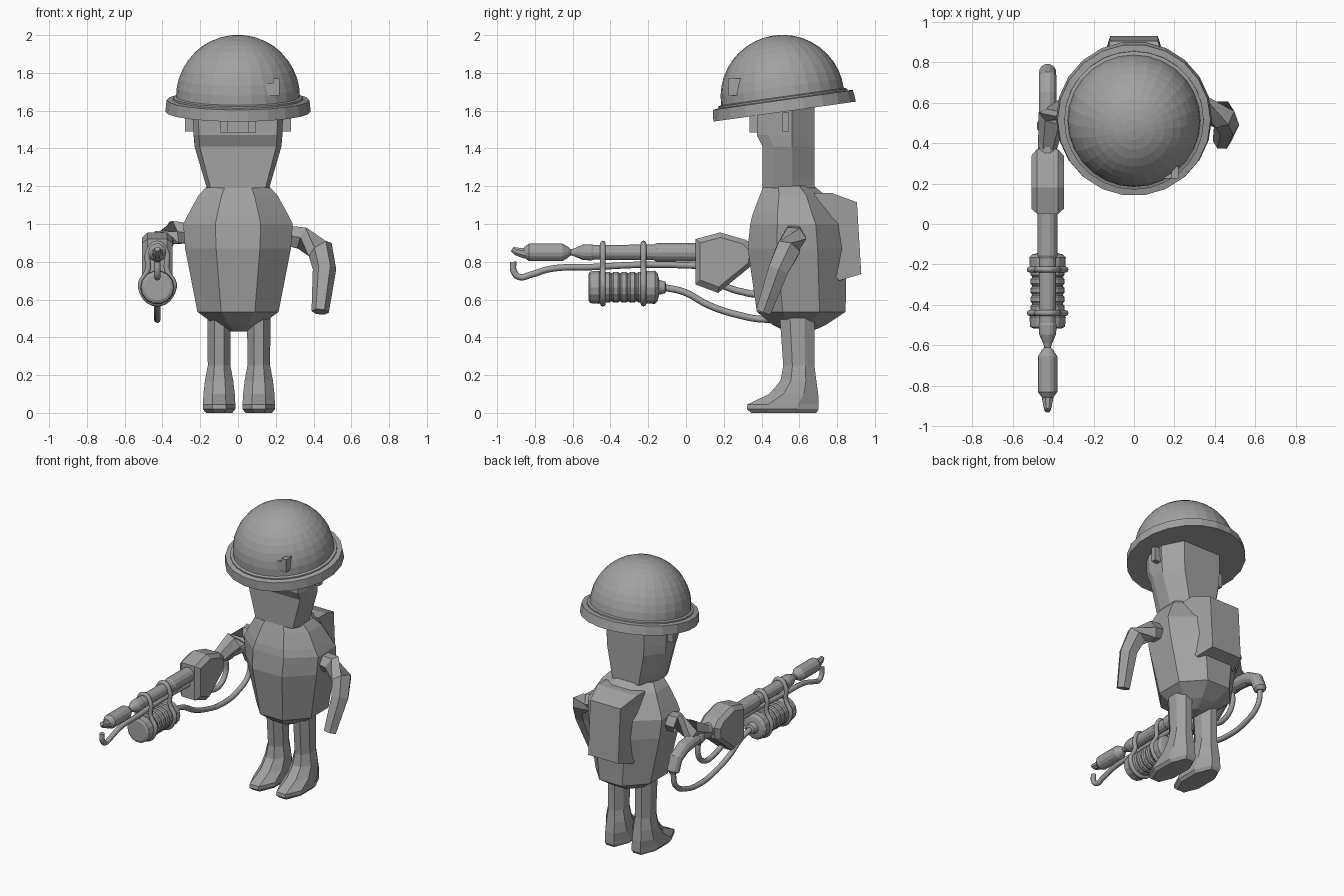
import bpy, bmesh, math
from mathutils import Vector, Matrix

if "Cube" in bpy.data.objects:
    bpy.data.objects.remove(bpy.data.objects["Cube"])

GUN_X = -0.427
grey = bpy.data.materials.new("plain grey")
grey.diffuse_color = (0.36, 0.36, 0.36, 1)
grey.use_nodes = True
grey.node_tree.nodes["Principled BSDF"].inputs["Base Color"].default_value = grey.diffuse_color


def finish(name, bm, smooth=False):
    bmesh.ops.recalc_face_normals(bm, faces=bm.faces[:])
    me = bpy.data.meshes.new(name)
    bm.to_mesh(me)
    bm.free()
    ob = bpy.data.objects.new(name, me)
    bpy.context.collection.objects.link(ob)
    me.materials.append(grey)
    for p in me.polygons:
        p.use_smooth = smooth
    return ob


def loft(name, rings, smooth=False):
    """Skin closed rings of equal length and cap both ends."""
    bm = bmesh.new()
    vs = [[bm.verts.new(p) for p in r] for r in rings]
    n = len(rings[0])
    for a, b in zip(vs, vs[1:]):
        for i in range(n):
            j = (i + 1) % n
            bm.faces.new((a[i], a[j], b[j], b[i]))
    bm.faces.new(vs[0])
    bm.faces.new(vs[-1])
    return finish(name, bm, smooth)


def octagon(z, x, half, y0, y1):
    """Eight-sided ring with flat faces on the axes."""
    cy, ry, k = (y0 + y1) / 2, (y1 - y0) / 2, math.cos(math.pi / 8)
    return [(x + half / k * math.cos(math.radians(22.5 + 45 * i)),
             cy + ry / k * math.sin(math.radians(22.5 + 45 * i)), z) for i in range(8)]


def tube(name, pts, radii, sides=6, smooth=False):
    """Sweep a round section along a path."""
    pts = [Vector(p) for p in pts]
    if not isinstance(radii, (list, tuple)):
        radii = [radii] * len(pts)
    rings = []
    for i, p in enumerate(pts):
        d = (pts[min(i + 1, len(pts) - 1)] - pts[max(i - 1, 0)]).normalized()
        ref = Vector((1, 0, 0)) if abs(d.x) < 0.9 else Vector((0, 1, 0))
        u = d.cross(ref).normalized()
        v = d.cross(u)
        rings.append([p + radii[i] * (u * math.cos(a) + v * math.sin(a))
                      for a in (2 * math.pi * (k + 0.5) / sides for k in range(sides))])
    return loft(name, rings, smooth)


def curve_tube(name, pts, radius, cyclic=False):
    """Smooth round hose through the points."""
    cu = bpy.data.curves.new(name, 'CURVE')
    cu.dimensions = '3D'
    cu.bevel_depth, cu.bevel_resolution, cu.resolution_u = radius, 2, 6
    cu.use_fill_caps = True
    sp = cu.splines.new('BEZIER')
    sp.bezier_points.add(len(pts) - 1)
    for b, p in zip(sp.bezier_points, pts):
        b.co = p
        b.handle_left_type = b.handle_right_type = 'AUTO'
    sp.use_cyclic_u = cyclic
    ob = bpy.data.objects.new(name, cu)
    bpy.context.collection.objects.link(ob)
    cu.materials.append(grey)
    return ob


def lathe_y(name, profile, z, sides=14):
    """Turned part lying along y; profile holds (y, radius)."""
    return loft(name, [[(GUN_X + r * math.cos(a), y, z + r * math.sin(a))
                        for a in (2 * math.pi * i / sides for i in range(sides))]
                       for y, r in profile])


def box(name, lo, hi):
    bm = bmesh.new()
    bmesh.ops.create_cube(bm, size=1)
    lo, hi = Vector(lo), Vector(hi)
    for v in bm.verts:
        v.co = (lo + hi) / 2 + Vector(a * b for a, b in zip(v.co, hi - lo))
    return finish(name, bm)


# Body
loft("body", [octagon(z, 0, h, a, b) for z, h, a, b in [
    (.43, .05, .53, .66), (.465, .12, .46, .74), (.535, .215, .375, .845),
    (.87, .28, .327, .85), (1.0, .29, .34, .83), (1.05, .265, .352, .80),
    (1.15, .21, .39, .74), (1.20, .165, .41, .68)]])

# Head with slightly overhanging brow
loft("head", [[(.88 * w, f, z), (w, f + .06, z), (w, .56, z), (.62 * w, .68, z),
               (-.62 * w, .68, z), (-w, .56, z), (-w, f + .06, z), (-.88 * w, f, z)]
              for z, w, f in [(1.19, .165, .405), (1.24, .18, .405), (1.41, .23, .405),
                              (1.47, .235, .375), (1.62, .24, .375)]])
box("goggle_bridge", (-.06, .35, 1.485), (.06, .40, 1.57))
for s in (-1, 1):
    x0, x1 = sorted((s * .055, s * .095))
    box("goggle_eye", (x0, .337, 1.485), (x1, .40, 1.57))
    x0, x1 = sorted((s * .22, s * .28))
    box("ear", (x0, .51, 1.49), (x1, .545, 1.59))

# Helmet, tipped forward
tip = Matrix.Translation((0, .522, 1.595)) @ Matrix.Rotation(math.radians(8), 4, 'X')


def helmet_part(name, profile, sides):
    return loft(name, [[tip @ Vector((r * math.cos(a), r * math.sin(a), z))
                        for a in (2 * math.pi * i / sides for i in range(sides))]
                       for r, z in profile])


helmet_part("helmet_brim", [(.33, .002), (.385, 0), (.378, .062), (.345, .066)], 22)
helmet_part("helmet_dome", [(.345, .03), (.345, .075), (.328, .08)] +
            [(.328 * math.cos(t), .08 + .327 * math.sin(t))
             for t in (math.radians(90 * i / 10) for i in range(1, 10))] + [(.004, .407)], 28)
box("helmet_badge_low", (.145, .225, 1.68), (.22, .29, 1.745))
box("helmet_badge_high", (.185, .225, 1.68), (.22, .29, 1.77))

# Backpack: side profile lofted across its width, narrower at the back
pack = [(.68, 1.165), (.77, 1.165), (.905, 1.115), (.928, .735), (.81, .70), (.775, .74), (.70, .80)]
loft("backpack", [[(s * (.155 if y < .85 else .118), y, z) for y, z in pack] for s in (-1, 1)])

# Legs with boots
for x in (-.10, .11):
    loft("leg", [octagon(z, x, h, a, b) for z, h, a, b in [
        (.0, .07, .345, .69), (.02, .086, .322, .702), (.045, .086, .325, .702),
        (.10, .083, .44, .70), (.17, .075, .50, .69), (.25, .06, .515, .68),
        (.53, .062, .495, .68)]])

# Arms
tube("free_arm", [(.25, .57, .94), (.34, .57, .925), (.435, .54, .865), (.458, .49, .76),
                  (.435, .41, .535)], [.06, .068, .072, .062, .046])
tube("gun_arm", [(-.24, .58, .95), (-.34, .585, .955), (-.405, .53, .905), (-.43, .36, .83)],
     [.06, .07, .07, .045])

# Weapon housing with bevelled flanks
side = [(.05, .92), (.18, .955), (.32, .915), (.37, .87), (.36, .79), (.17, .635), (.05, .68)]


def flank(x, k):
    return [(GUN_X + x, .19 + (y - .19) * k, .81 + (z - .81) * k) for y, z in side]


loft("weapon_housing", [flank(-.08, .82), flank(-.052, 1), flank(.052, 1), flank(.08, .82)])

# Barrel and nozzle
lathe_y("barrel", [(.1, .05), (-.155, .05), (-.17, .042), (-.49, .04), (-.50, .044), (-.545, .042),
                   (-.59, .022), (-.61, .016), (-.625, .03), (-.655, .048), (-.83, .048),
                   (-.855, .03), (-.86, .022)], .85)
tube("nozzle_tip", [(GUN_X, -.85, .845), (GUN_X, -.90, .855), (GUN_X, -.92, .868)],
     [.032, .022, .014], 8)

# Fuel canister with ribs
ribs = []
for i in range(5):
    y = -.435 + i * .044
    ribs += [(y, .077), (y + .008, .084), (y + .03, .084), (y + .038, .077)]
lathe_y("canister", [(-.516, .07), (-.508, .086), (-.46, .09), (-.447, .08)] + ribs +
        [(-.21, .088), (-.165, .09), (-.15, .075), (-.142, .04), (-.11, .032), (-.105, .018)], .665)

# Straps joining barrel and canister
for y in (-.44, -.225):
    loop = [(0, .897), (.048, .85), (.05, .76), (.088, .665), (0, .578),
            (-.088, .665), (-.05, .76), (-.048, .85)]
    curve_tube("strap", [(GUN_X + a, y, z) for a, z in loop], .015, True)

# Pilot pipe, fuel hose and trigger loop
for name, r, pts in [
    ("pilot_pipe", .017, [(-.915, .80), (-.912, .75), (-.885, .72), (-.82, .732), (-.72, .762),
                          (-.5, .772), (-.2, .785), (.1, .778)]),
    ("fuel_hose", .018, [(-.12, .665), (-.01, .64), (.12, .57), (.27, .52), (.42, .495),
                         (.60, .515), (.73, .59), (.755, .70)]),
    ("trigger_loop", .018, [(.18, .68), (.28, .645), (.40, .635), (.47, .70), (.47, .82)])]:
    curve_tube(name, [(GUN_X, y, z) for y, z in pts], r)

# Rear grip tube
tube("rear_tube", [(GUN_X, y, z) for y, z in
                   [(.32, .845), (.50, .84), (.64, .825), (.72, .78), (.752, .70), (.752, .685)]],
     [.045, .045, .045, .045, .042, .025], 12)
lathe_y("rear_collar", [(.46, .045), (.47, .052), (.50, .052), (.51, .045)], .84, 12)
